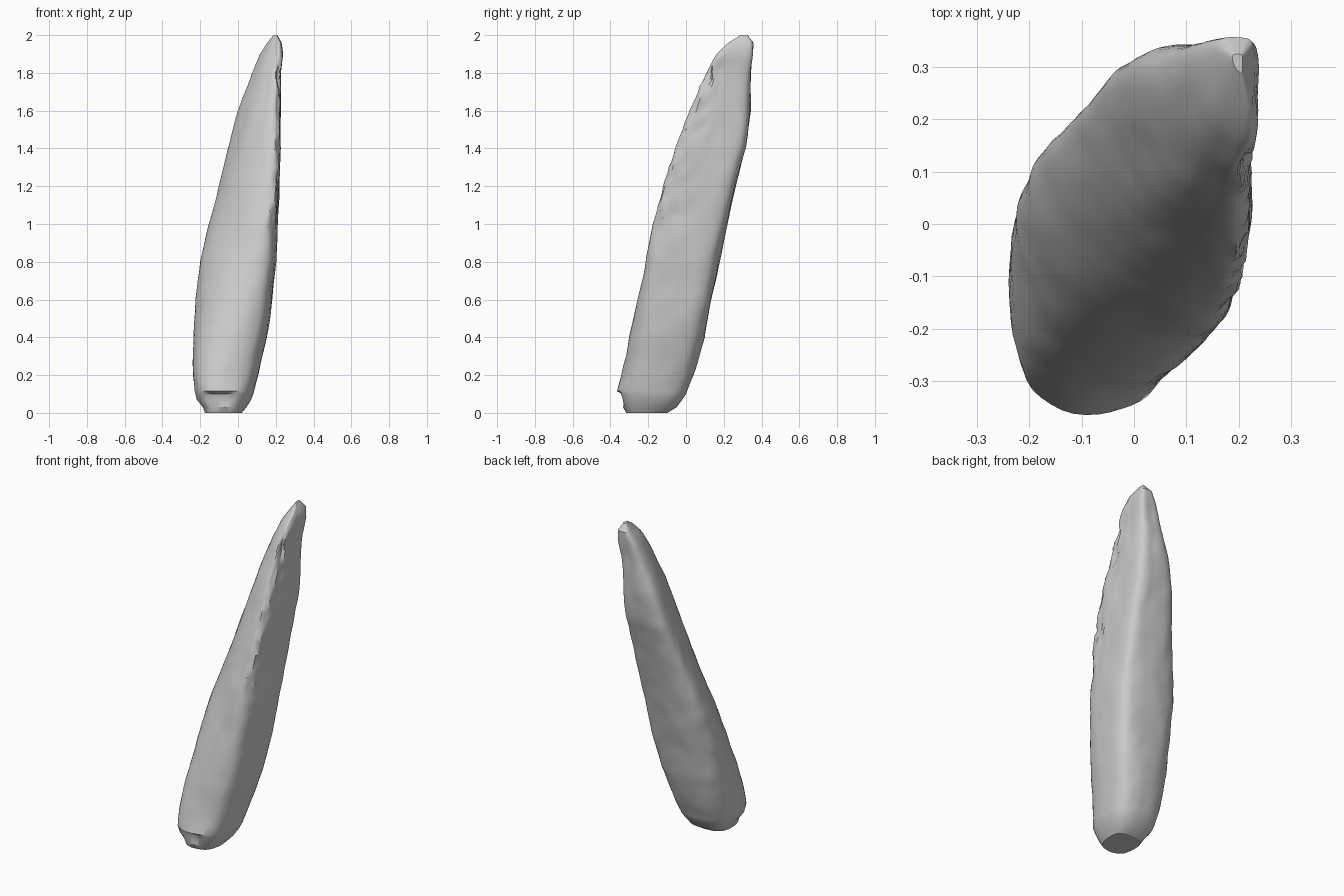
import bpy
import bmesh
import math
from mathutils import Vector, noise

default_cube = bpy.data.objects.get("Cube")
if default_cube:
    bpy.data.objects.remove(default_cube, do_unlink=True)

# Stone colour
stone_material = bpy.data.materials.new("grey stone")
stone_material.use_nodes = True
stone_colour = (0.6, 0.6, 0.6, 1)
stone_material.diffuse_color = stone_colour
stone_material.node_tree.nodes["Principled BSDF"].inputs["Base Color"].default_value = stone_colour

# Extents of the leaning blade: height, left, right, front, back
extents = [
    (0, -.175, .02, -.315, -.1),
    (.03, -.185, .045, -.33, -.05),
    (.07, -.215, .07, -.345, -.02),
    (.1, -.222, .083, -.355, 0),
    (.115, -.225, .087, -.36, .005),
    (.2, -.235, .11, -.337, .04),
    (.4, -.237, .152, -.297, .1),
    (.6, -.225, .18, -.257, .137),
    (.8, -.2, .203, -.212, .175),
    (1, -.155, .21, -.175, .217),
    (1.2, -.105, .218, -.122, .262),
    (1.4, -.055, .225, -.052, .315),
    (1.6, 0, .225, .02, .337),
    (1.8, .075, .228, .1, .345),
    (1.9, .115, .237, .16, .355),
    (1.96, .155, .23, .225, .357),
    (2, .188, .208, .29, .325),
]

# Outlines inside a unit square: rounded butt, and ridged upper blade
butt_outline = [(0, .6), (.02, .33), (.1, .12), (.35, 0), (.64, .015), (.86, .12), (.97, .35),
                (1, .62), (.95, .86), (.78, .98), (.5, 1), (.22, .95), (.06, .81)]
blade_outline = [(0, .81), (.08, .56), (.32, .24), (.62, .06), (.84, 0), (.95, .07), (.99, .3),
                 (1, .55), (.99, .84), (.88, .97), (.6, 1), (.28, 1), (.07, .94)]


def spline(before, start, end, after, factor):
    """Smooth curve from start to end, guided by the neighbouring points."""
    slope_in = (end - before) / 2
    slope_out = (after - start) / 2
    drop = start - end
    cubic = 2 * drop + slope_in + slope_out
    square = -3 * drop - 2 * slope_in - slope_out
    return ((cubic * factor + square) * factor + slope_in) * factor + start


def smooth_outline(points, steps):
    """Closed outline with extra points between the given ones."""
    points = [Vector(point) for point in points]
    count = len(points)
    result = []
    for index in range(count):
        near = [points[(index + offset) % count] for offset in (-1, 0, 1, 2)]
        result += [spline(*near, step / steps) for step in range(steps)]
    return result


def extent_at(height):
    """Left, right, front and back of the blade at a height."""
    for low, high in zip(extents, extents[1:]):
        if height <= high[0]:
            factor = (height - low[0]) / (high[0] - low[0])
            return [a + (b - a) * factor for a, b in zip(low[1:], high[1:])]
    return extents[-1][1:]


def smoothstep(value):
    value = min(max(value, 0), 1)
    return value * value * (3 - 2 * value)


def weathered(point, centre, ridge_nearness):
    """Shift a surface point for gentle ripples and chips on the ridge."""
    outward = (point - centre).normalized()
    fade = smoothstep(point.z / .15) * smoothstep((2 - point.z) / .15)
    stretched = Vector((point.x * 6, point.y * 6, point.z * 3))
    shift = noise.noise(stretched) * .008
    shift += noise.noise(stretched * 3) * .004
    chip = noise.noise(Vector((point.x * 14, point.y * 14, point.z * 11)))
    shift += (.2 - abs(chip)) * .045 * ridge_nearness * smoothstep((point.z - .8) / .4)
    result = point + outward * shift * fade
    # Small flake missing under the front lip
    if .06 < point.z < .11 and point.y < -.25:
        result.y += .022 * smoothstep(2 - abs(point.x + .1) / .045)
    return result


# Blade body: stacked rings skinned into one surface
steps = 4
butt = smooth_outline(butt_outline, steps)
blade = smooth_outline(blade_outline, steps)
ridge_index = 5 * steps

heights = {row[0] for row in extents}
for low, high in zip(extents, extents[1:]):
    parts = max(1, round((high[0] - low[0]) / .035))
    heights |= {low[0] + (high[0] - low[0]) * part / parts for part in range(parts)}

mesh_builder = bmesh.new()
rings = []
for height in sorted(heights):
    left, right, front, back = extent_at(height)
    centre = Vector(((left + right) / 2, (front + back) / 2, height))
    blend = smoothstep((height - .1) / 1.1)
    ring = []
    for index, (low, high) in enumerate(zip(butt, blade)):
        spot = low.lerp(high, blend)
        point = Vector((left + (right - left) * spot.x, front + (back - front) * spot.y, height))
        nearness = math.exp(-((index - ridge_index) / steps) ** 2)
        ring.append(mesh_builder.verts.new(weathered(point, centre, nearness)))
    rings.append(ring)

for lower, upper in zip(rings, rings[1:]):
    for index in range(len(lower)):
        following = (index + 1) % len(lower)
        mesh_builder.faces.new((lower[index], lower[following], upper[following], upper[index]))

# Flat foot and blunt tip
mesh_builder.faces.new(rings[0][::-1])
mesh_builder.faces.new(rings[-1])
bmesh.ops.recalc_face_normals(mesh_builder, faces=mesh_builder.faces)

stone_mesh = bpy.data.meshes.new("stone_blade")
mesh_builder.to_mesh(stone_mesh)
mesh_builder.free()
stone_mesh.materials.append(stone_material)
stone_blade = bpy.data.objects.new("stone_blade", stone_mesh)
bpy.context.collection.objects.link(stone_blade)

bpy.ops.object.select_all(action="DESELECT")
stone_blade.select_set(True)
bpy.context.view_layer.objects.active = stone_blade
bpy.ops.object.shade_smooth_by_angle(angle=math.radians(30))
